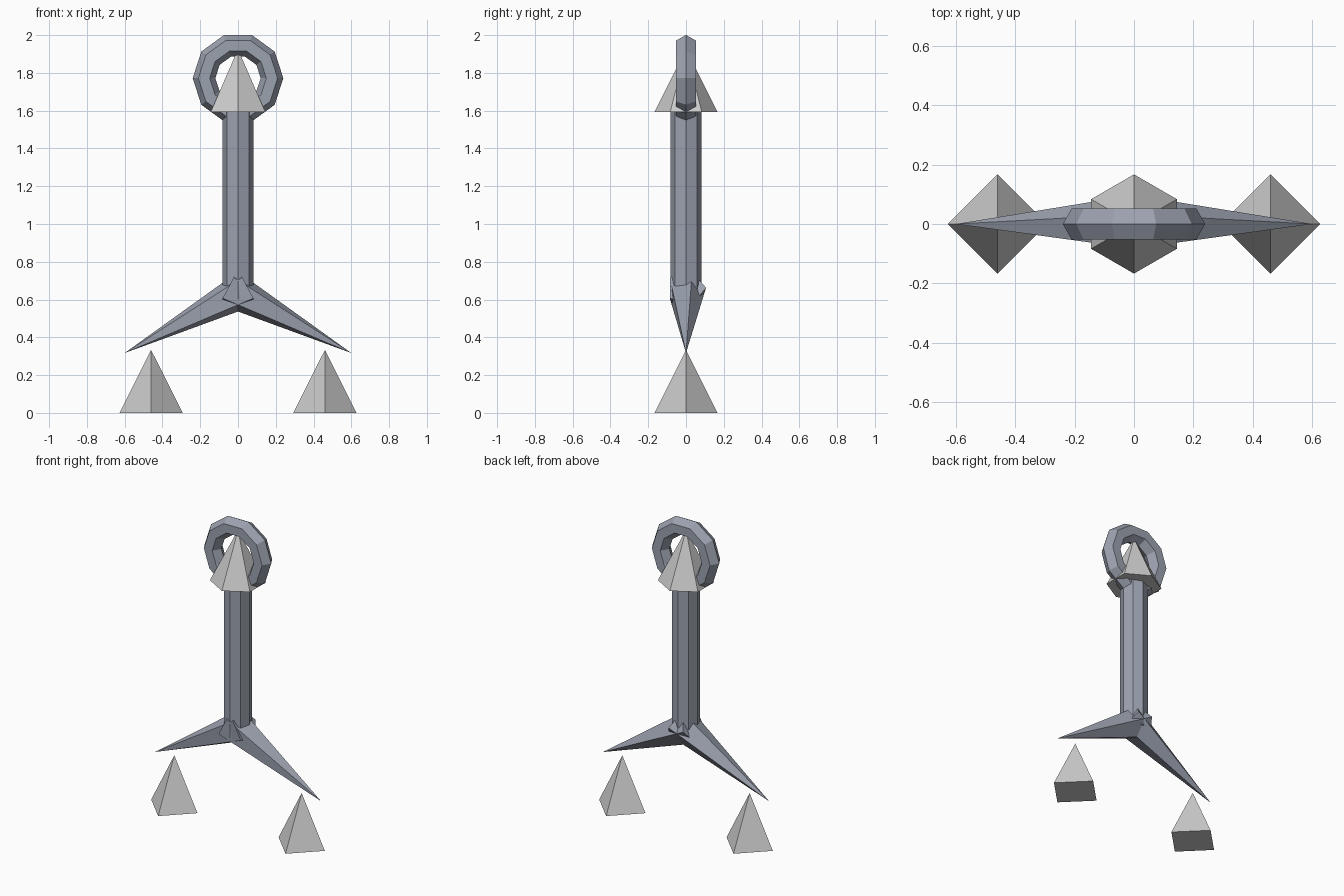
import bpy
from math import atan2, hypot, pi

if "Cube" in bpy.data.objects:
    bpy.data.objects.remove(bpy.data.objects["Cube"])

metal = bpy.data.materials.new("dark_metal")
metal.diffuse_color = (0.33, 0.36, 0.43, 1)
metal.use_nodes = True
metal.node_tree.nodes["Principled BSDF"].inputs["Base Color"].default_value = metal.diffuse_color


def finish(name, mat=None):
    ob = bpy.context.object
    ob.name = name
    if mat:
        ob.data.materials.append(mat)
    return ob


def spike(name, sides, x, z):
    # upright faceted spike, standing on height z
    h = 0.333
    bpy.ops.mesh.primitive_cone_add(vertices=sides, radius1=0.167, depth=h,
                                    location=(x, 0, z + h / 2))
    return finish(name)


def arm(name, side):
    # five-sided tapering arm from the hub to its tip
    bx, bz, tx, tz = -0.052, 0.662, 0.6, 0.317
    tilt = pi / 2 + atan2(bz - tz, tx - bx)
    bpy.ops.mesh.primitive_cone_add(
        vertices=5, radius1=0.106, depth=hypot(tx - bx, bz - tz),
        location=(side * (bx + tx) / 2, 0, (bz + tz) / 2),
        rotation=(0, side * tilt, 0))
    return finish(name, metal)


# Ring at the top
bpy.ops.mesh.primitive_torus_add(major_segments=10, minor_segments=6,
                                 major_radius=0.18, minor_radius=0.06,
                                 location=(0, 0, 1.772), rotation=(pi / 2, 0, 0))
finish("ring", metal)

# Octagonal shaft
bpy.ops.mesh.primitive_cylinder_add(vertices=8, radius=0.083, depth=1.0,
                                    location=(0, 0, 1.1))
finish("shaft", metal)

# Arms and the spikes below them, left and right
for label, side in (("left", -1), ("right", 1)):
    arm(label + "_arm", side)
    spike(label + "_spike", 4, side * 0.46, 0)

# Six-sided spike inside the ring
spike("top_spike", 6, 0, 1.593)
